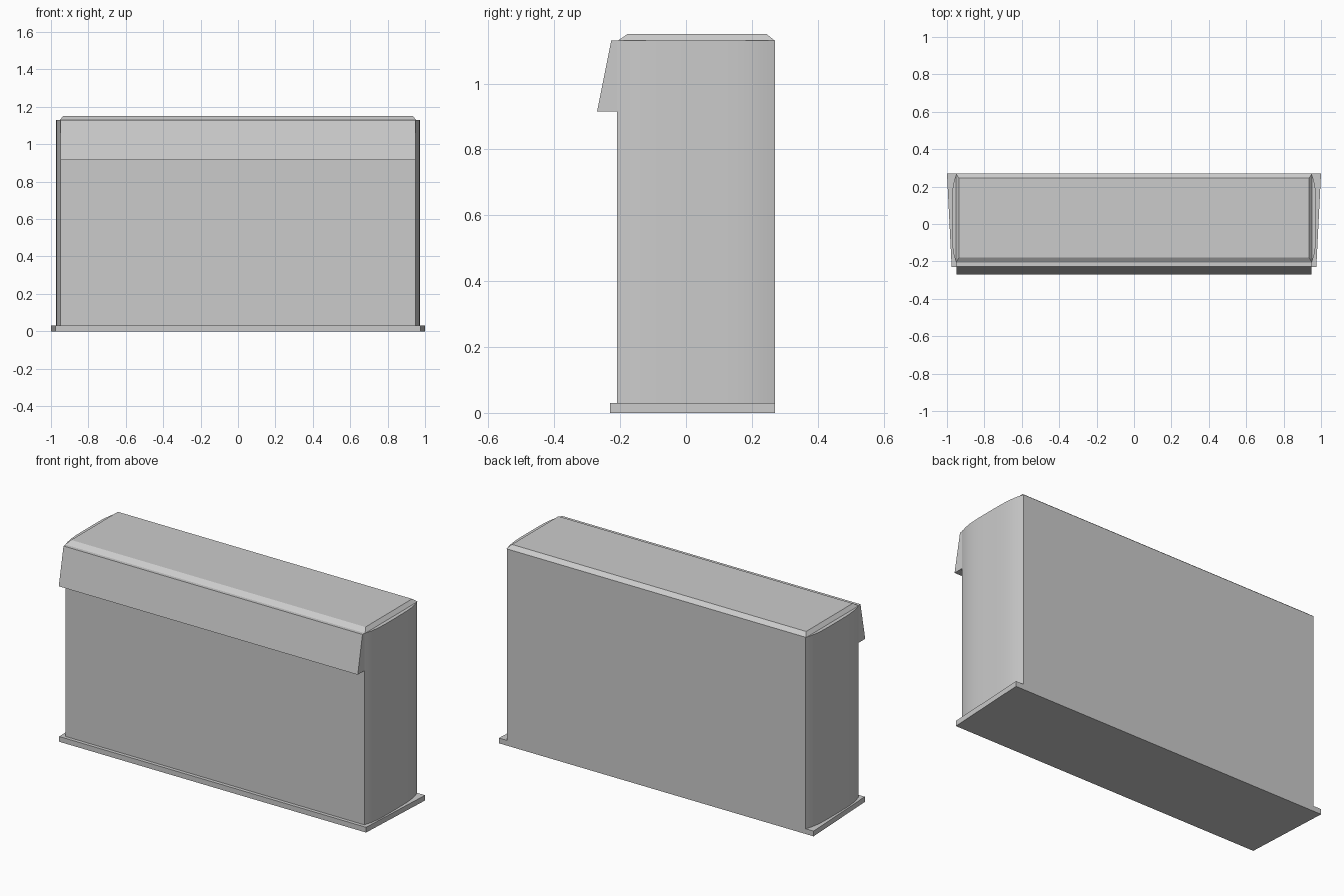
import bpy
import bmesh

cube = bpy.data.objects.get("Cube")
if cube:
    bpy.data.objects.remove(cube, do_unlink=True)

grey = bpy.data.materials.new("light grey")
grey.use_nodes = True
colour = (0.6, 0.6, 0.6, 1)
grey.diffuse_color = colour
grey.node_tree.nodes["Principled BSDF"].inputs["Base Color"].default_value = colour


def loft(name, lower, upper):
    """Closed solid between two matching outlines."""
    bm = bmesh.new()
    a = [bm.verts.new(p) for p in lower]
    b = [bm.verts.new(p) for p in upper]
    bm.faces.new(a)
    bm.faces.new(b)
    n = len(a)
    for i in range(n):
        j = (i + 1) % n
        bm.faces.new((a[i], a[j], b[j], b[i]))
    bmesh.ops.recalc_face_normals(bm, faces=bm.faces)
    mesh = bpy.data.meshes.new(name)
    bm.to_mesh(mesh)
    bm.free()
    mesh.materials.append(grey)
    obj = bpy.data.objects.new(name, mesh)
    bpy.context.collection.objects.link(obj)
    return obj


def mirrored(half):
    """Full plan outline from its +x half, listed front to back."""
    return half + [(-x, y) for x, y in reversed(half)]


def at_height(outline, z):
    return [(x, y, z) for x, y in outline]


# Base plate, wider at the back
plate = mirrored([(0.975, -0.23), (1.0, 0.27)])
loft("base_plate", at_height(plate, 0), at_height(plate, 0.03))

# Body with gently bowed ends
FRONT, BACK, TOP = -0.21, 0.27, 1.13
bow = []
for i in range(13):
    t = i / 12
    bow.append((0.95 + 0.024 * (1 - (2 * t - 1) ** 4), FRONT + (BACK - FRONT) * t))
plan = mirrored(bow)
body = loft("body", at_height(plan, 0.03), at_height(plan, TOP))

# Chamfered lid
rim = mirrored([(0.953, -0.207), (0.953, BACK)])
crown = mirrored([(0.935, -0.178), (0.935, 0.245)])
loft("lid", at_height(rim, TOP), at_height(crown, 1.15))

# Sloping front awning
section = [(-0.2, TOP), (-0.227, TOP), (-0.27, 0.915), (-0.2, 0.915)]
loft("awning", *[[(x, y, z) for y, z in section] for x in (-0.95, 0.95)])

# Smooth the bowed ends only
bpy.ops.object.select_all(action="DESELECT")
body.select_set(True)
bpy.context.view_layer.objects.active = body
bpy.ops.object.shade_smooth_by_angle(angle=0.6)
